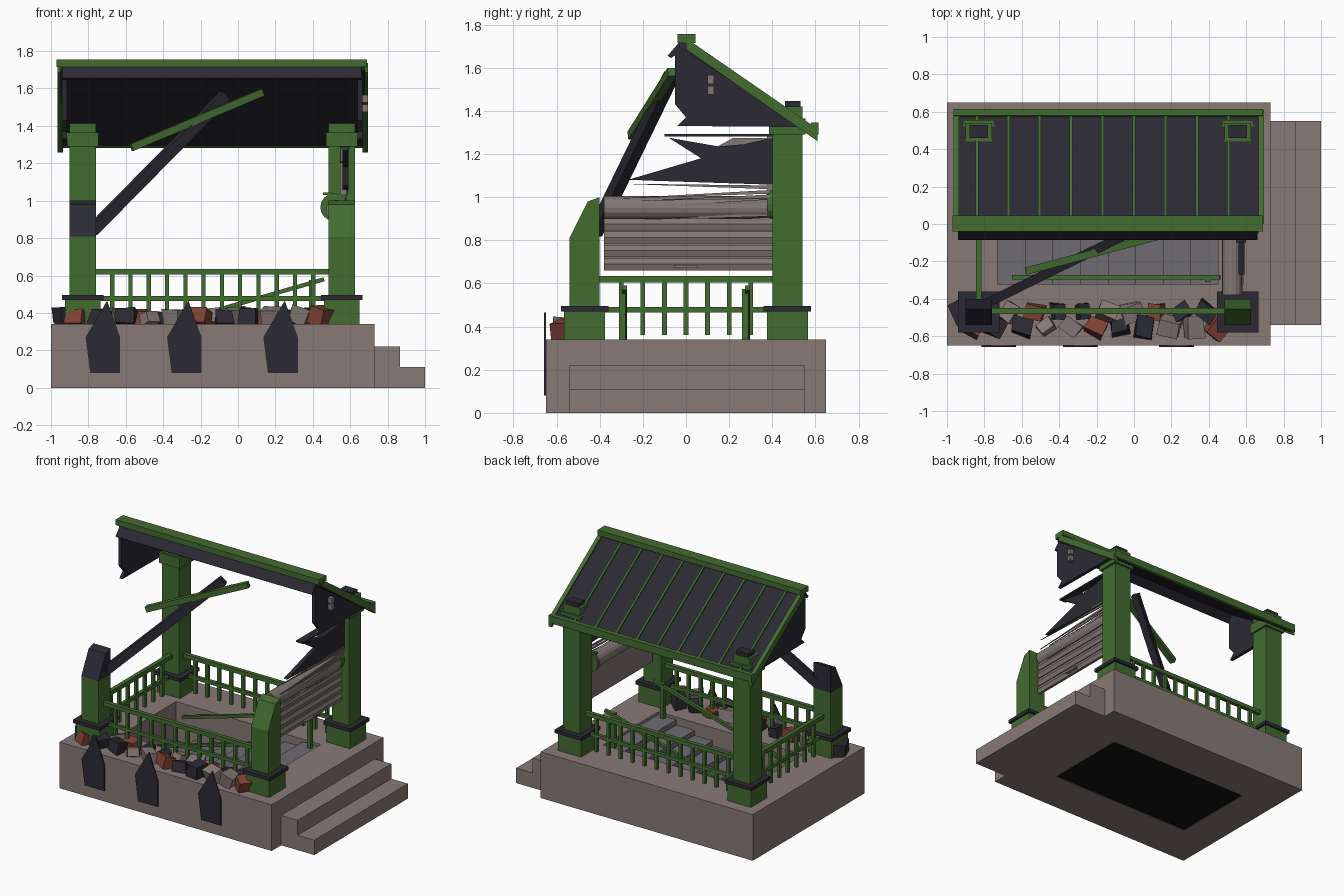
import bpy, bmesh, math, random
from mathutils import Vector, Matrix

if "Cube" in bpy.data.objects:
    bpy.data.objects.remove(bpy.data.objects["Cube"])

random.seed(4)

def mat(name, c):
    m = bpy.data.materials.new(name)
    m.diffuse_color = (*c, 1)
    m.use_nodes = True
    m.node_tree.nodes["Principled BSDF"].inputs["Base Color"].default_value = m.diffuse_color
    return m

STONE = mat("stone", (0.25, 0.195, 0.18))
GREEN = mat("green_paint", (0.055, 0.15, 0.03))
DARK = mat("dark_slate", (0.024, 0.023, 0.033))
BLACK = mat("black", (0.006, 0.006, 0.008))
RED = mat("brick", (0.22, 0.055, 0.035))
TREAD = mat("tread_grey", (0.16, 0.15, 0.17))
SLAT = mat("shutter_grey", (0.22, 0.185, 0.175))

def finish(name, bm, m):
    bmesh.ops.recalc_face_normals(bm, faces=bm.faces)
    me = bpy.data.meshes.new(name)
    bm.to_mesh(me)
    bm.free()
    me.materials.append(m)
    ob = bpy.data.objects.new(name, me)
    bpy.context.collection.objects.link(ob)
    return ob

def add_box(bm, x0, x1, y0, y1, z0, z1):
    M = Matrix.Translation(((x0 + x1) / 2, (y0 + y1) / 2, (z0 + z1) / 2)) @ Matrix.Diagonal((x1 - x0, y1 - y0, z1 - z0, 1))
    bmesh.ops.create_cube(bm, size=1, matrix=M)

def boxes(name, m, *dims):
    bm = bmesh.new()
    for d in dims:
        add_box(bm, *d)
    return finish(name, bm, m)

def prism(name, m, pts, axis, a, b):
    """Extrude a 2D outline along 'x' (points y,z) or 'y' (points x,z)."""
    bm = bmesh.new()
    def put(p, t):
        return bm.verts.new((t, p[0], p[1]) if axis == 'x' else (p[0], t, p[1]))
    lo, hi = [put(p, a) for p in pts], [put(p, b) for p in pts]
    bm.faces.new(lo)
    bm.faces.new(hi)
    for i in range(len(pts)):
        j = (i + 1) % len(pts)
        bm.faces.new((lo[i], lo[j], hi[j], hi[i]))
    return finish(name, bm, m)

def beam(name, m, p, q, w, h):
    p, q = Vector(p), Vector(q)
    bm = bmesh.new()
    M = Matrix.Translation((p + q) / 2) @ (q - p).to_track_quat('X', 'Z').to_matrix().to_4x4() @ Matrix.Diagonal(((q - p).length, w, h, 1))
    bmesh.ops.create_cube(bm, size=1, matrix=M)
    return finish(name, bm, m)

# Base: four blocks round the stairwell, plus entrance steps
HX0, HX1, HY, TOP = -0.73, 0.45, 0.32, 0.34
base = boxes("base", STONE, (-1, 0.73, -0.65, 0.65, 0, TOP))
cut = boxes("stairwell_cutter", STONE, (HX0, HX1, -HY, HY, -0.1, 0.5))
cut.hide_render = True
cut.hide_viewport = True
mod = base.modifiers.new("stairwell", 'BOOLEAN')
mod.operation, mod.object, mod.solver = 'DIFFERENCE', cut, 'EXACT'
prism("entrance_steps", STONE, [(0.73, 0), (1, 0), (1, 0.11), (0.865, 0.11), (0.865, 0.22), (0.73, 0.22)], 'y', -0.54, 0.55)
boxes("stairwell_floor", BLACK, (HX0, HX1, -HY, HY, 0.004, 0.012))

# Descending stairs
n, run = 8, (HX1 - HX0) / 8
boxes("stairs", TREAD, *[(HX1 - (i + 1) * run, HX1 - i * run, -HY, HY, 0.015, 0.32 - 0.038 * i) for i in range(n)])
for side, y in (("front", -0.285), ("back", 0.285)):
    beam("stair_handrail_" + side, GREEN, (0.46, y, 0.58), (-0.65, y, 0.26), 0.022, 0.022)
    boxes("handrail_post_" + side, GREEN, (0.38, 0.41, y - 0.025, y + 0.005, 0.3, 0.575))

# Posts: back pair whole, front pair snapped off
XL, XR = -0.83, 0.555
for side, x in (("left", XL), ("right", XR)):
    for end, y in (("front", -0.47), ("back", 0.47)):
        boxes(f"{end}_{side}_plinth", GREEN, (x - 0.095, x + 0.095, y - 0.095, y + 0.095, TOP, 0.475))
        boxes(f"{end}_{side}_plinth_cap", DARK, (x - 0.11, x + 0.11, y - 0.11, y + 0.11, 0.47, 0.495))
    boxes(f"back_{side}_post", GREEN, (x - 0.07, x + 0.07, 0.4, 0.54, 0.49, 1.42))
    boxes(f"back_{side}_capital", GREEN, (x - 0.085, x + 0.085, 0.385, 0.555, 1.29, 1.365))
    boxes(f"back_{side}_finial", DARK, (x - 0.05, x + 0.05, 0.46, 0.53, 1.42, 1.445))
    prism(f"front_{side}_broken_post", GREEN, [(-0.54, 0.49), (-0.4, 0.49), (-0.4, 0.81), (-0.54, 0.81)], 'x', x - 0.07, x + 0.07)
    prism(f"front_{side}_broken_top", DARK if side == "left" else GREEN,
          [(-0.54, 0.81), (-0.4, 0.81), (-0.4, 1.0), (-0.455, 0.98)], 'x', x - 0.07, x + 0.07)

# Fences on front, back and left
def fence(name, a, b, fixed, along):
    k = round((b - a) / 0.095)
    bars = [(a, b, -0.015, 0.015, 0.605, 0.635), (a, b, -0.012, 0.012, 0.465, 0.49)]
    for i in range(1, k):
        c = a + (b - a) * i / k
        bars.append((c - 0.011, c + 0.011, -0.011, 0.011, 0.36, 0.61))
    out = []
    for x0, x1, y0, y1, z0, z1 in bars:
        out.append((x0, x1, y0 + fixed, y1 + fixed, z0, z1) if along == 'x' else (y0 + fixed, y1 + fixed, x0, x1, z0, z1))
    boxes(name, GREEN, *out)

fence("front_fence", -0.77, 0.5, -0.465, 'x')
fence("back_fence", -0.77, 0.5, 0.465, 'x')
fence("left_fence", -0.4, 0.4, XL, 'y')

# Surviving rear roof slope, with seams, ridge, eave and verges
def rz(y):
    return 1.725 - 0.69 * y
RX0, RX1 = -0.95, 0.68
prism("roof_slab", DARK, [(-0.03, rz(0)), (0.0, rz(0)), (0.6, rz(0.6)), (0.6, rz(0.6) - 0.03), (-0.03, rz(0) - 0.03)], 'x', RX0, RX1)
seam = [(0, rz(0) + 0.012), (0.61, rz(0.61) + 0.012), (0.61, rz(0.61) - 0.005), (0, rz(0) - 0.005)]
for i in range(9):
    x = -0.84 + 0.168 * i
    prism(f"roof_seam_{i + 1}", GREEN, seam, 'x', x - 0.008, x + 0.008)
verge = [(0, rz(0) + 0.012), (0.61, rz(0.61) + 0.012), (0.61, rz(0.61) - 0.045), (0, rz(0) - 0.04)]
prism("left_verge", GREEN, verge, 'x', RX0 - 0.015, RX0 + 0.015)
prism("right_verge", GREEN, verge, 'x', RX1 - 0.015, RX1 + 0.015)
boxes("ridge_beam", GREEN, (-0.97, 0.69, -0.04, 0.045, 1.715, 1.755))
prism("eave_trim", GREEN, [(0.56, 1.315), (0.59, 1.285), (0.615, 1.29), (0.615, 1.345), (0.58, 1.345)], 'x', -0.965, 0.69)
prism("broken_front_roof_strip", DARK, [(-0.03, 1.72), (-0.085, 1.655), (-0.07, 1.645), (0, 1.69)], 'x', -0.94, 0.66)

# Gable panels
gable = [(-0.05, 1.68), (-0.05, 1.43), (0.0, 1.37), (-0.04, 1.33), (0.53, 1.325), (0.0, 1.705)]
prism("left_gable", DARK, gable, 'x', -0.94, -0.915)
prism("right_gable", DARK, gable, 'x', 0.64, 0.665)
for k, z in enumerate((1.475, 1.525)):
    boxes(f"gable_light_{k + 1}", SLAT, (0.665, 0.695, 0.1, 0.13, z, z + 0.04))

# Broken rafters hanging from the ridge
beam("fallen_rafter", DARK, (-0.78, -0.42, 0.84), (-0.07, -0.07, 1.56), 0.05, 0.06)
beam("fallen_rail", GREEN, (-0.57, -0.25, 1.285), (0.13, -0.065, 1.58), 0.04, 0.04)

# Torn sign panel over the entrance
boxes("sign_bar", DARK, (0.545, 0.6, -0.1, 0.4, 1.28, 1.292))
prism("torn_sign", DARK, [(0.4, 1.275), (0.27, 1.245), (0.15, 1.235), (-0.08, 1.275), (0.07, 1.18),
                          (-0.27, 1.08), (0.1, 1.07), (0.4, 1.06)], 'x', 0.56, 0.59)
prism("sign_backing", SLAT, [(0.4, 1.275), (0.22, 1.275), (0.1, 1.21), (0.4, 1.2)], 'x', 0.548, 0.558)

# Roller shutter: slats, roll drum, torn upper strips, pull handle
for i in range(4):
    z = 0.66 + 0.062 * i
    prism(f"shutter_slat_{i + 1}", SLAT, [(0.545, z), (0.56, z), (0.57, z + 0.03), (0.56, z + 0.056), (0.545, z + 0.056)], 'y', -0.38, 0.4)
boxes("shutter_backing", SLAT, (0.54, 0.55, -0.38, 0.4, 0.66, 0.9))
boxes("shutter_handle", STONE, (0.56, 0.585, -0.055, 0.055, 0.672, 0.686))
def drum(name, m, r, y0, y1, x, z):
    bm = bmesh.new()
    M = Matrix.Translation((x, (y0 + y1) / 2, z)) @ Matrix.Rotation(math.pi / 2, 4, 'X')
    bmesh.ops.create_cone(bm, cap_ends=True, segments=16, radius1=r, radius2=r, depth=y1 - y0, matrix=M)
    finish(name, bm, m)
drum("shutter_roll", SLAT, 0.055, -0.38, 0.39, 0.525, 0.95)
drum("shutter_end_disc", GREEN, 0.075, 0.375, 0.4, 0.515, 0.965)
boxes("shutter_bracket", GREEN, (0.455, 0.5, 0.375, 0.4, 1.03, 1.045))
boxes("shutter_guide", SLAT, (0.545, 0.585, 0.375, 0.4, 1.03, 1.28))
for i in range(9):
    z, tip = 0.89 + 0.021 * i, random.uniform(-0.38, -0.12)
    prism(f"torn_strip_{i + 1}", GREEN if i == 8 else SLAT,
          [(0.39, z), (0.39, z + 0.017), (tip, z + random.uniform(-0.03, 0.03))], 'x', 0.558 + 0.003 * i, 0.566 + 0.003 * i)

# Rubble along the front edge
for i in range(22):
    x = -0.93 + 1.38 * i / 21
    s = random.uniform(0.035, 0.05)
    bm = bmesh.new()
    bmesh.ops.create_cube(bm, size=2)
    for v in bm.verts:
        v.co *= random.uniform(0.8, 1.1)
    y = -0.55 if i % 2 else -0.47
    M = (Matrix.Translation((x, y, TOP + s * 0.9)) @ Matrix.Rotation(random.uniform(0, 3), 4, 'Z')
         @ Matrix.Rotation(random.uniform(-0.4, 0.4), 4, 'X') @ Matrix.Diagonal((s * 1.3, s, s, 1)))
    bmesh.ops.transform(bm, matrix=M, verts=bm.verts)
    finish(f"rubble_{i + 1}", bm, (DARK, RED, STONE, DARK, SLAT)[i % 5])

# Slate shards leaning on the base
for i, x in enumerate((-0.72, -0.285, 0.23)):
    prism(f"slate_shard_{i + 1}", DARK, [(x - 0.095, 0.27), (x - 0.07, 0.08), (x + 0.09, 0.08), (x + 0.09, 0.27), (x + 0.02, 0.465)], 'y', -0.658, -0.65)
